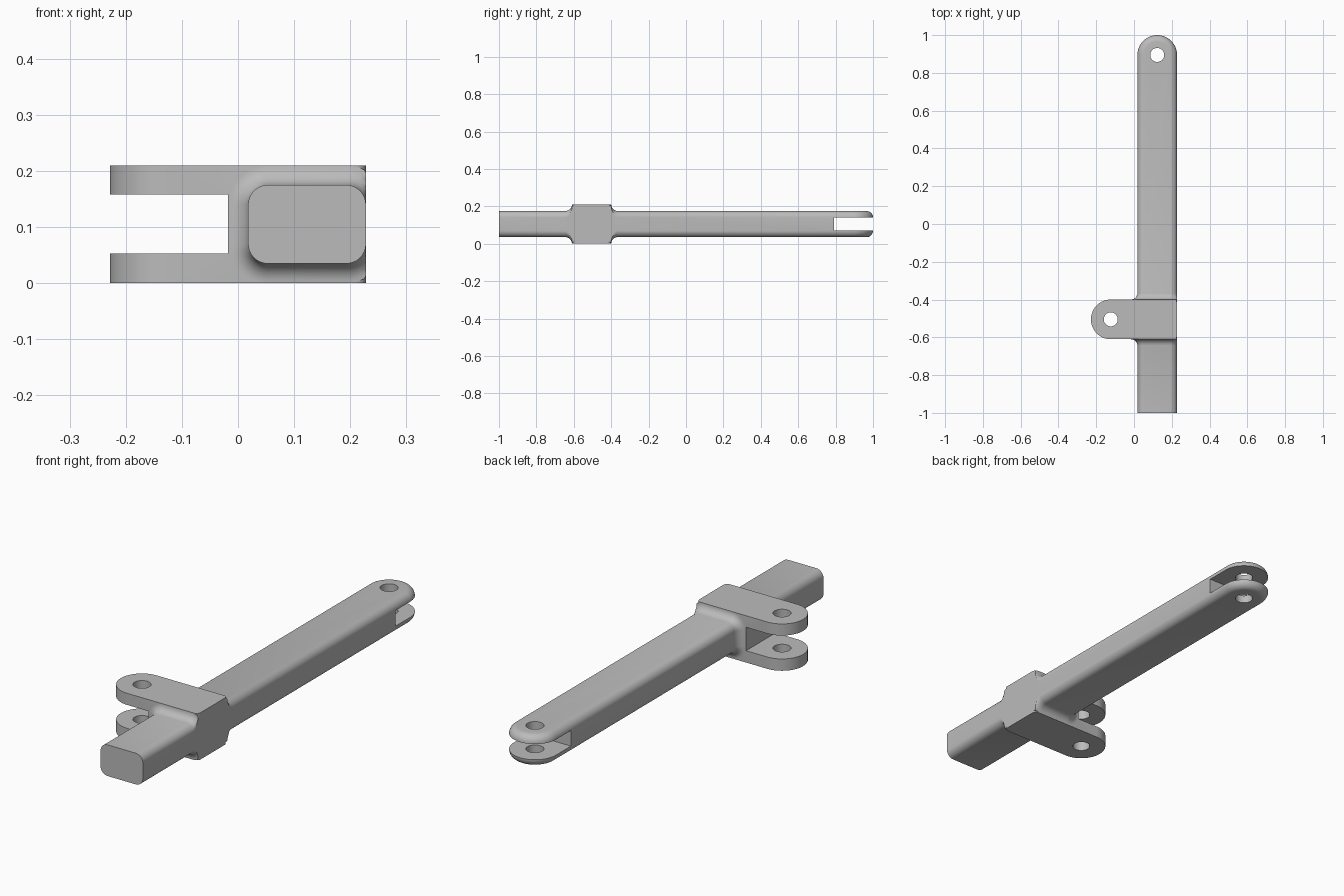
import bpy, bmesh, math
from mathutils import Vector

if "Cube" in bpy.data.objects:
    bpy.data.objects.remove(bpy.data.objects["Cube"], do_unlink=True)

grey = bpy.data.materials.new("plain grey")
grey.use_nodes = True
COLOUR = (0.5, 0.5, 0.5, 1)
grey.diffuse_color = COLOUR
grey.node_tree.nodes["Principled BSDF"].inputs["Base Color"].default_value = COLOUR

R = 0.105          # half width of the bar and of the lug
FILLET = 0.035     # edge rounding
BAR_X, MID_Z = 0.123, 0.105
LUG_Y = -0.505
HOLE = 0.037


def arc(cx, cy, r, start, end, n):
    return [(cx + r * math.cos(math.radians(start + (end - start) * i / n)),
             cy + r * math.sin(math.radians(start + (end - start) * i / n)))
            for i in range(n + 1)]


def finish(bm, name):
    bmesh.ops.recalc_face_normals(bm, faces=bm.faces)
    mesh = bpy.data.meshes.new(name)
    bm.to_mesh(mesh)
    bm.free()
    mesh.materials.append(grey)
    obj = bpy.data.objects.new(name, mesh)
    bpy.context.scene.collection.objects.link(obj)
    return obj


def plate(name, outline, z0, z1, bevel_rule=None, width=FILLET):
    """Extrude an outline upward and round the edges chosen by the rule."""
    bm = bmesh.new()
    face = bm.faces.new([bm.verts.new((x, y, z0)) for x, y in outline])
    top = bmesh.ops.extrude_face_region(bm, geom=[face])["geom"]
    bmesh.ops.translate(bm, vec=(0, 0, z1 - z0),
                        verts=[g for g in top if isinstance(g, bmesh.types.BMVert)])
    bmesh.ops.recalc_face_normals(bm, faces=bm.faces)
    if bevel_rule:
        edges = [e for e in bm.edges if bevel_rule(e.verts[0].co, e.verts[1].co)]
        bmesh.ops.bevel(bm, geom=edges, offset=width, segments=8, profile=0.5,
                        affect='EDGES', clamp_overlap=False)
    return finish(bm, name)


def box(name, lo, hi):
    return plate(name, [(lo[0], lo[1]), (hi[0], lo[1]), (hi[0], hi[1]), (lo[0], hi[1])],
                 lo[2], hi[2])


def combine(obj, other, operation):
    mod = obj.modifiers.new(operation.lower(), 'BOOLEAN')
    mod.operation, mod.object, mod.solver = operation, other, 'EXACT'
    bpy.context.view_layer.objects.active = obj
    bpy.ops.object.modifier_apply(modifier=mod.name)
    bpy.data.objects.remove(other, do_unlink=True)


# Long bar with a round back end and softened long edges
bar_outline = [(BAR_X - R, -1), (BAR_X + R, -1)] + arc(BAR_X, 1 - R, R, 0, 180, 40)
arm = plate("linkage_arm", bar_outline, 0.035, 0.175,
            lambda a, b: abs(a.z - b.z) < 1e-4 and max(a.y, b.y) > -0.99)

# Side lug with a round end
lug_outline = ([(BAR_X + R, LUG_Y - R), (BAR_X + R, LUG_Y + R)]
               + arc(-BAR_X, LUG_Y, R, 90, 270, 40))
lug = plate("side_lug", lug_outline, 0, 0.21,
            lambda a, b: abs(a.z - b.z) > 0.1 and a.x > 0.2, 0.02)


# Flared collar blending the lug into the bar
def collar_section(y, grow):
    r = FILLET + grow
    hx, hz = R - FILLET, 0.07 - FILLET
    pts = []
    for sx, sz, start in ((1, 1, 0), (-1, 1, 90), (-1, -1, 180), (1, -1, 270)):
        pts += arc(BAR_X + sx * hx, MID_Z + sz * hz, r, start, start + 90, 10)
    return [Vector((min(x, BAR_X + R), y, z)) for x, z in pts]


steps = [(R + FILLET + 0.004, -0.002)]
steps += [(R + FILLET * (1 - math.sin(a)), FILLET * (1 - math.cos(a)))
          for a in (math.pi / 2 * i / 8 for i in range(1, 9))]
stations = [(LUG_Y - d, g) for d, g in steps] + [(LUG_Y + d, g) for d, g in reversed(steps)]
bm = bmesh.new()
rings = [[bm.verts.new(p) for p in collar_section(y, g)] for y, g in stations]
for a, b in zip(rings, rings[1:]):
    for i in range(len(a)):
        j = (i + 1) % len(a)
        bm.faces.new((a[i], a[j], b[j], b[i]))
bm.faces.new(rings[0])
bm.faces.new(rings[-1])
bmesh.ops.remove_doubles(bm, verts=bm.verts, dist=1e-5)
collar = finish(bm, "collar")

combine(arm, collar, 'UNION')
combine(arm, lug, 'UNION')

# Fork slots
combine(arm, box("end_slot", (-0.1, 0.79, 0.07), (0.4, 1.1, 0.14)), 'DIFFERENCE')
combine(arm, box("lug_slot", (-0.4, -0.75, 0.053), (-0.018, -0.3, 0.158)), 'DIFFERENCE')

# Pin holes
for x, y in ((BAR_X, 1 - R), (-BAR_X, LUG_Y)):
    combine(arm, plate("pin_hole", arc(x, y, HOLE, 0, 350, 35), -0.1, 0.3), 'DIFFERENCE')

bpy.ops.object.select_all(action='DESELECT')
arm.select_set(True)
bpy.context.view_layer.objects.active = arm
bpy.ops.object.shade_smooth_by_angle(angle=math.radians(30))
